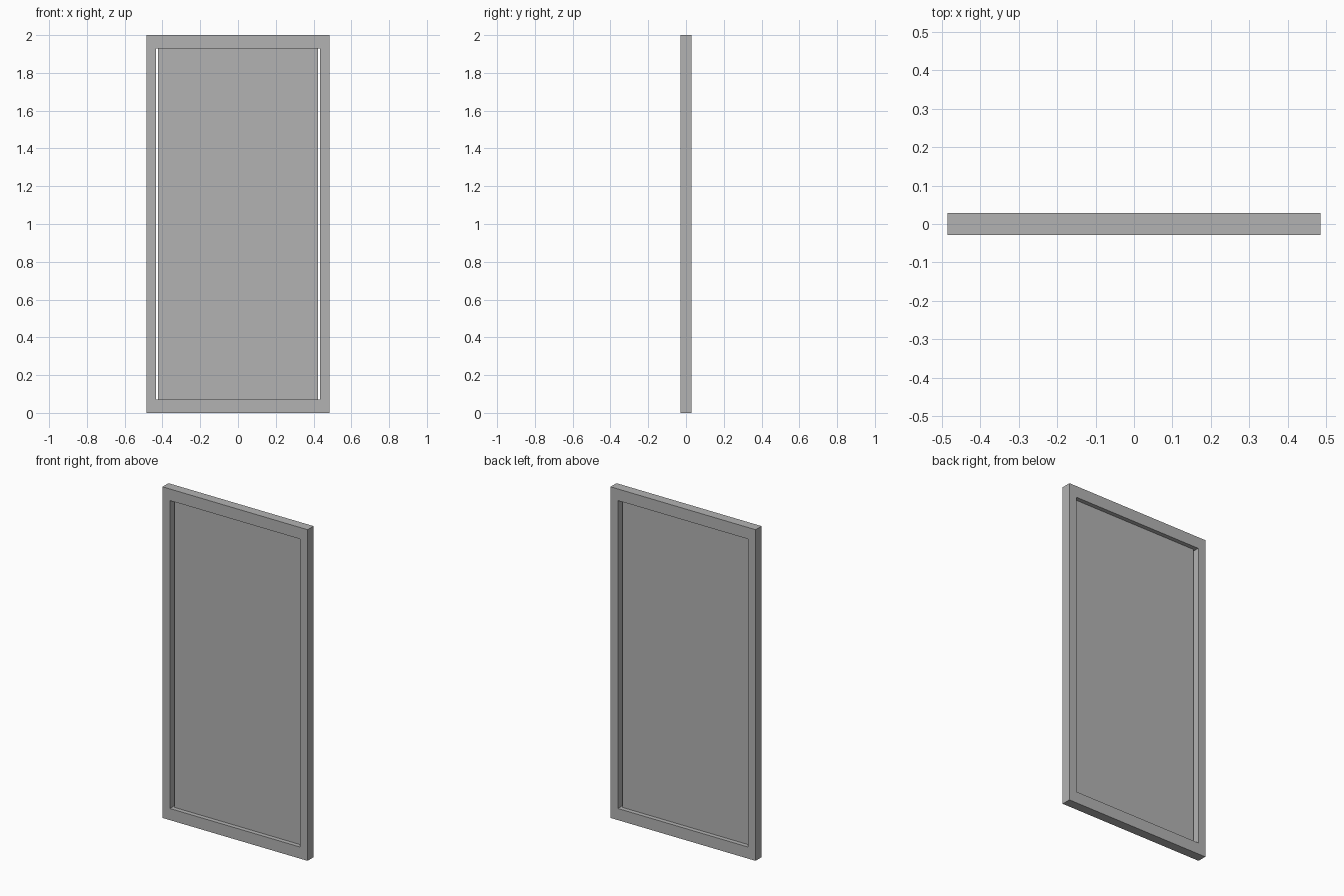
import bpy

cube = bpy.data.objects.get("Cube")
if cube:
    bpy.data.objects.remove(cube, do_unlink=True)

WIDTH, HEIGHT, DEPTH = 0.97, 2.0, 0.057
STILE, RAIL = 0.05, 0.07      # border widths at the sides and at top/bottom
GAP = 0.011                   # slit between panel and stiles
PANEL_DEPTH = 0.004

grey = bpy.data.materials.new("plain_grey")
grey.use_nodes = True
colour = (0.45, 0.45, 0.45, 1)
grey.diffuse_color = colour
grey.node_tree.nodes["Principled BSDF"].inputs["Base Color"].default_value = colour


def add_object(name, verts, faces):
    mesh = bpy.data.meshes.new(name)
    mesh.from_pydata(verts, [], faces)
    mesh.materials.append(grey)
    obj = bpy.data.objects.new(name, mesh)
    bpy.context.collection.objects.link(obj)
    return obj


def rectangle(half_width, bottom, top, y):
    return [(-half_width, y, bottom), (half_width, y, bottom),
            (half_width, y, top), (-half_width, y, top)]


# Frame: four rectangular loops swept round into a one-piece border
outer = (WIDTH / 2, 0, HEIGHT)
inner = (WIDTH / 2 - STILE, RAIL, HEIGHT - RAIL)
front, back = -DEPTH / 2, DEPTH / 2
loops = [(outer, front), (inner, front), (inner, back), (outer, back)]
verts = [v for size, y in loops for v in rectangle(*size, y)]
faces = []
for ring in range(4):
    a, b = ring * 4, (ring + 1) % 4 * 4
    for i in range(4):
        j = (i + 1) % 4
        faces.append((a + i, a + j, b + j, b + i))
add_object("frame", verts, faces)

# Thin panel set midway in the frame, touching the rails only
panel = add_object("panel", rectangle(inner[0] - GAP, inner[1], inner[2], 0),
                   [(0, 1, 2, 3)])
solid = panel.modifiers.new("thickness", "SOLIDIFY")
solid.thickness = PANEL_DEPTH
solid.offset = 0
